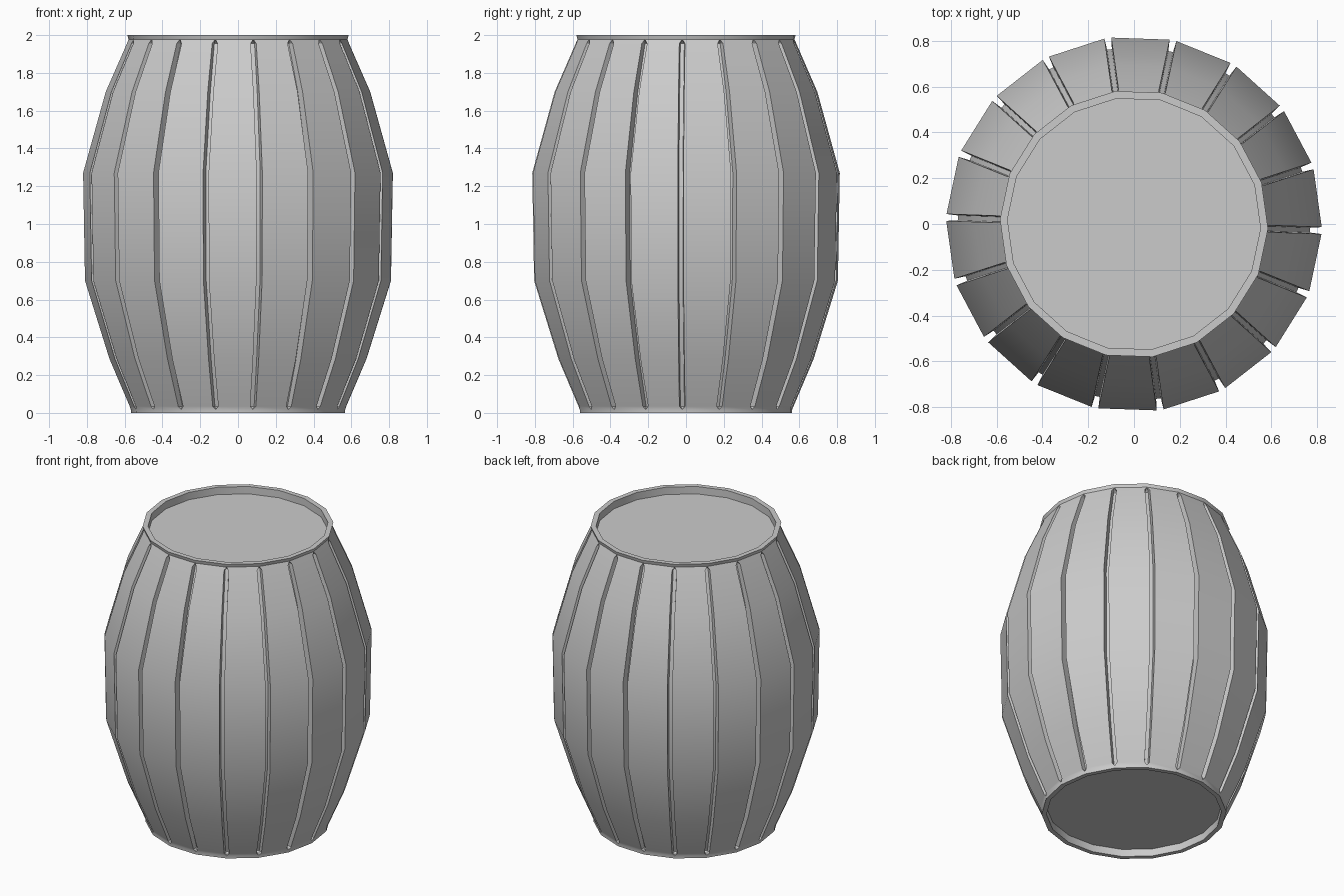
import bpy, bmesh, math

if "Cube" in bpy.data.objects:
    bpy.data.objects.remove(bpy.data.objects["Cube"])

N = 18                       # staves
OFFSET = math.radians(-2)    # angle of the first groove
HALF = 0.015                 # half groove width

# stave profile: z, corner radius, groove depth
PROFILE = [(0.035, 0.573, 0.035), (0.285, 0.68, 0.045), (0.70, 0.81, 0.05),
           (1.27, 0.82, 0.05), (1.70, 0.70, 0.045), (1.955, 0.588, 0.035)]

bm = bmesh.new()


def point(r, side, z, k):
    """Point near groove k, shifted sideways from the groove's centre line."""
    a = OFFSET + k * math.tau / N
    return bm.verts.new((r * math.cos(a) - side * math.sin(a),
                         r * math.sin(a) + side * math.cos(a), z))


def ring(r, z):
    return [point(r, 0, z, k) for k in range(N)]


def bridge(a, b):
    for k in range(N):
        j = (k + 1) % N
        bm.faces.new((a[k], a[j], b[j], b[k]))


# staves and the grooves between them
rows = []
for z, r, d in PROFILE:
    rows.append([(point(r, -HALF, z, k), point(r - d, -HALF * 0.7, z, k),
                  point(r - d, HALF * 0.7, z, k), point(r, HALF, z, k)) for k in range(N)])
for low, high in zip(rows, rows[1:]):
    for k in range(N):
        j = (k + 1) % N
        a, b = low[k], high[k]
        for i in range(3):
            bm.faces.new((a[i], a[i + 1], b[i + 1], b[i]))
        bm.faces.new((a[3], low[j][0], high[j][0], b[3]))

# rims, groove ends and recessed heads
for row, z_tip, r_tip, z_rim, r_rim, r_in, z_head in (
        (rows[0], 0.018, 0.568, 0.0, 0.567, 0.537, 0.05),
        (rows[-1], 1.978, 0.58, 2.0, 0.586, 0.553, 1.95)):
    tip, rim = ring(r_tip, z_tip), ring(r_rim, z_rim)
    lip, head = ring(r_in, z_rim), ring(r_in, z_head)
    for k in range(N):
        j = (k + 1) % N
        bm.faces.new((row[k][3], row[j][0], tip[j], tip[k]))
        for i in range(3):
            bm.faces.new((row[k][i], row[k][i + 1], tip[k]))
    bridge(tip, rim)
    bridge(rim, lip)
    bridge(lip, head)
    bm.faces.new(head)

bmesh.ops.recalc_face_normals(bm, faces=bm.faces)
mesh = bpy.data.meshes.new("barrel_body")
bm.to_mesh(mesh)
bm.free()
barrel = bpy.data.objects.new("barrel_body", mesh)
bpy.context.collection.objects.link(barrel)

# soft shading along the staves, crisp groove and rim edges
bpy.context.view_layer.objects.active = barrel
barrel.select_set(True)
bpy.ops.object.shade_smooth_by_angle(angle=math.radians(30))
